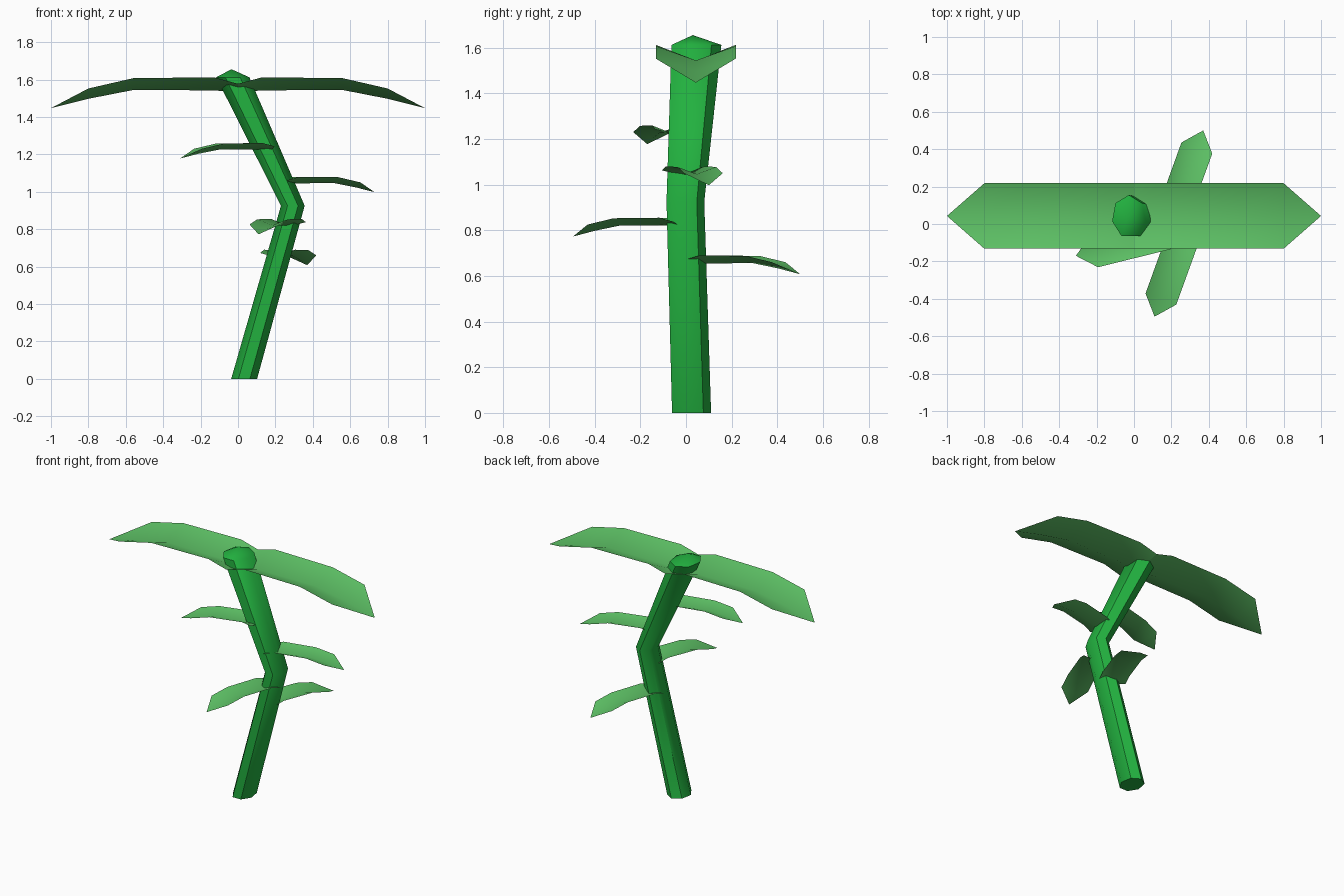
import bpy
from math import sin, cos, pi, radians, atan2
from mathutils import Matrix, Vector

if "Cube" in bpy.data.objects:
    bpy.data.objects.remove(bpy.data.objects["Cube"], do_unlink=True)


def make_material(name, colour):
    mat = bpy.data.materials.new(name)
    mat.use_nodes = True
    mat.diffuse_color = colour
    mat.node_tree.nodes["Principled BSDF"].inputs["Base Color"].default_value = colour
    return mat


stem_green = make_material("stem green", (0.016, 0.44, 0.05, 1))
leaf_green = make_material("leaf green", (0.11, 0.53, 0.13, 1))


def make_object(name, verts, faces, mat):
    mesh = bpy.data.meshes.new(name)
    mesh.from_pydata(verts, [], faces)
    mesh.materials.append(mat)
    obj = bpy.data.objects.new(name, mesh)
    bpy.context.collection.objects.link(obj)
    bpy.ops.object.select_all(action="DESELECT")
    obj.select_set(True)
    bpy.context.view_layer.objects.active = obj
    bpy.ops.object.shade_smooth_by_angle(angle=radians(46))
    return obj


# Bent seven-sided stalk with a shallow pointed cap
SIDES = 7
rings = [  # centre, x radius, y radius
    ((0.033, 0.02, 0), 0.071, 0.09),
    ((0.293, -0.007, 0.925), 0.065, 0.087),
    ((-0.028, 0.04, 1.612), 0.091, 0.115),
]
verts, faces = [], [list(range(SIDES))[::-1]]
for (cx, cy, cz), rx, ry in rings:
    for i in range(SIDES):
        a = pi / 2 + 2 * pi * i / SIDES
        verts.append((cx + rx * cos(a), cy + ry * sin(a), cz))
for r in range(len(rings) - 1):
    for i in range(SIDES):
        j = (i + 1) % SIDES
        lo, hi = r * SIDES, (r + 1) * SIDES
        faces.append((lo + i, lo + j, hi + j, hi + i))
apex = len(verts)
verts.append((-0.035, 0.03, 1.655))
for i in range(SIDES):
    faces.append((apex - SIDES + i, apex - SIDES + (i + 1) % SIDES, apex))
make_object("stalk", verts, faces, stem_green)

# Leaf blade: V-shaped section that droops towards a pointed tip
HALF_WIDTH = 0.175
stations = [  # distance, rib height, edge height
    (0, 0, 0.045), (0.13, 0.01, 0.08), (0.56, 0.012, 0.075), (0.8, -0.035, 0.02),
]
TIP = (1, 0, -0.085)


def leaf(name, base, direction, size):
    pts, quads = [], []
    for d, rib, edge in stations:
        pts += [(d, -HALF_WIDTH, edge), (d, 0, rib), (d, HALF_WIDTH, edge)]
    for s in range(len(stations) - 1):
        for k in range(2):
            a = s * 3 + k
            quads.append((a, a + 3, a + 4, a + 1))
    n = len(pts)
    pts.append(TIP)
    quads += [(n - 3, n, n - 2), (n - 2, n, n - 1)]
    turn = Matrix.Rotation(atan2(direction[1], direction[0]), 3, "Z")
    pts = [Vector(base) + turn @ (Vector(p) * size) for p in pts]
    make_object(name, pts, quads, leaf_green)


# Large pair at the top
leaf("top_leaf_left", (0, 0.043, 1.532), (1, 0), 1)
leaf("top_leaf_right", (0, 0.043, 1.532), (-1, 0), 1)

# Small leaves along the stalk
leaf("upper_leaf_right", (0.175, -0.05, 1.22), (-0.97, -0.24), 0.5)
leaf("upper_leaf_left", (0.245, -0.02, 1.04), (0.97, 0.24), 0.5)
leaf("lower_leaf_front", (0.28, -0.025, 0.815), (-0.34, -0.94), 0.5)
leaf("lower_leaf_back", (0.20, 0.03, 0.65), (0.34, 0.94), 0.5)
